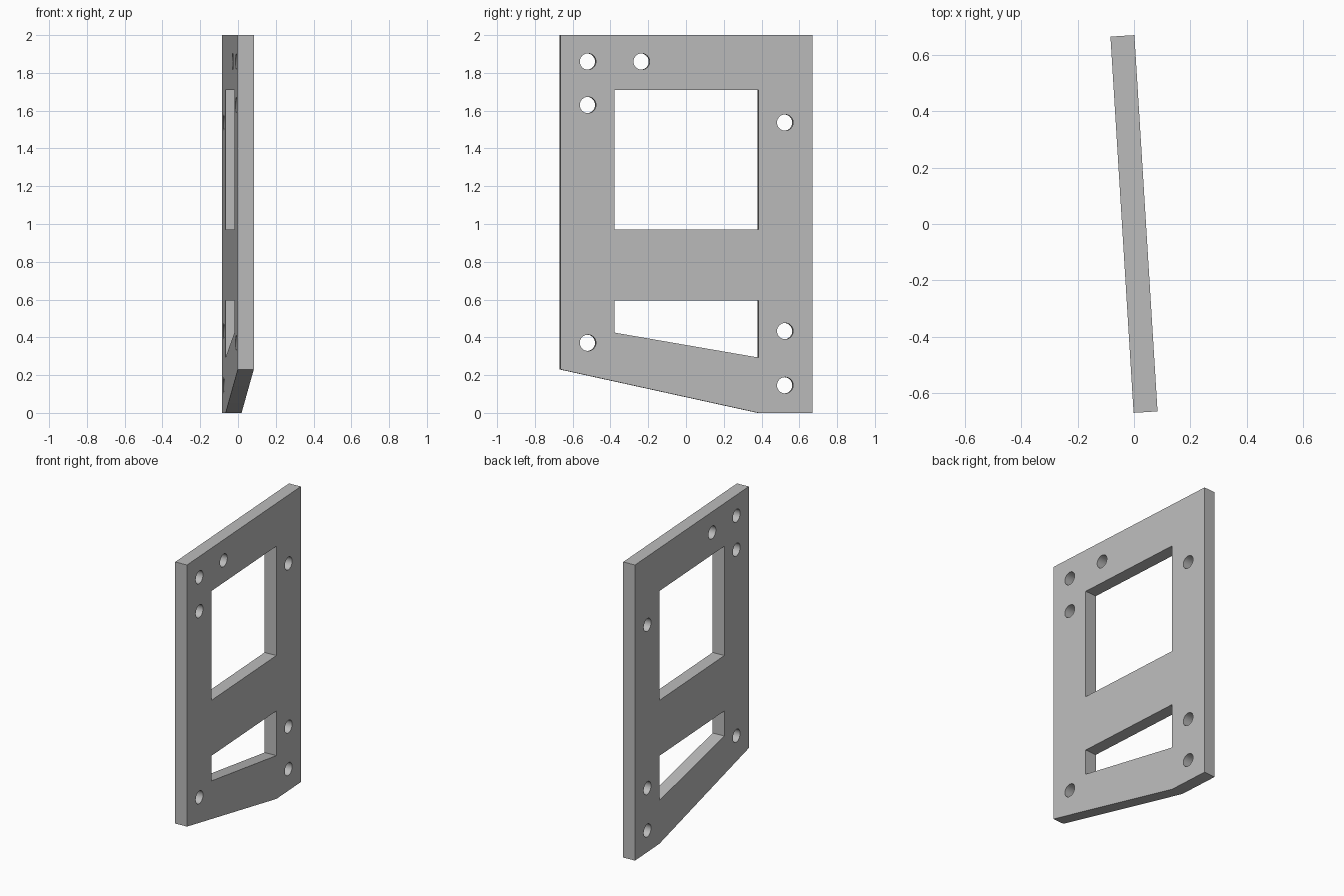
import bpy, bmesh, math

cube = bpy.data.objects.get("Cube")
if cube:
    bpy.data.objects.remove(cube, do_unlink=True)

THICK = 0.085
HALF_W = 0.668
WINDOW = 0.382
TURN = math.radians(3.52)

# Plain grey for the whole plate
grey = bpy.data.materials.new("plate grey")
grey.use_nodes = True
colour = (0.5, 0.5, 0.5, 1)
grey.diffuse_color = colour
grey.node_tree.nodes["Principled BSDF"].inputs["Base Color"].default_value = colour


def add_prism(bm, outline, depth):
    """Extrude a (y, z) outline along x, centred on x = 0."""
    face = bm.faces.new([bm.verts.new((-depth / 2, y, z)) for y, z in outline])
    ext = bmesh.ops.extrude_face_region(bm, geom=[face])
    moved = [v for v in ext["geom"] if isinstance(v, bmesh.types.BMVert)]
    bmesh.ops.translate(bm, verts=moved, vec=(depth, 0, 0))


def circle(y, z, radius=0.043, sides=40):
    steps = [math.tau * i / sides for i in range(sides)]
    return [(y + radius * math.cos(a), z + radius * math.sin(a)) for a in steps]


def make_object(name, outlines, depth):
    bm = bmesh.new()
    for outline in outlines:
        add_prism(bm, outline, depth)
    bmesh.ops.recalc_face_normals(bm, faces=bm.faces)
    mesh = bpy.data.meshes.new(name)
    bm.to_mesh(mesh)
    bm.free()
    mesh.materials.append(grey)
    obj = bpy.data.objects.new(name, mesh)
    bpy.context.collection.objects.link(obj)
    return obj


# Plate with a slanted lower edge
plate = make_object("mounting_plate", [[
    (-HALF_W, 0.23), (WINDOW, 0), (HALF_W, 0), (HALF_W, 2), (-HALF_W, 2)]], THICK)

# Square window, slanted lower window and bolt holes
upper_window = [(-WINDOW, 0.97), (WINDOW, 0.97), (WINDOW, 1.71), (-WINDOW, 1.71)]
lower_window = [(-WINDOW, 0.425), (WINDOW, 0.293), (WINDOW, 0.595), (-WINDOW, 0.595)]
holes = [(-0.523, 1.86), (-0.238, 1.86), (-0.523, 1.63), (-0.523, 0.371),
         (0.523, 1.537), (0.523, 0.433), (0.523, 0.146)]
cutter = make_object("opening_cutter",
                     [upper_window, lower_window] + [circle(y, z) for y, z in holes],
                     THICK * 3)
cutter.hide_render = True

# Cut the openings, then drop the cutter
cut = plate.modifiers.new("openings", "BOOLEAN")
cut.operation = "DIFFERENCE"
cut.solver = "EXACT"
cut.object = cutter
bpy.ops.object.select_all(action="DESELECT")
bpy.context.view_layer.objects.active = plate
plate.select_set(True)
bpy.ops.object.modifier_apply(modifier=cut.name)
bpy.data.objects.remove(cutter, do_unlink=True)

# Smooth hole walls, sharp edges, slight turn about the vertical
bpy.ops.object.shade_smooth_by_angle(angle=math.radians(30))
plate.rotation_euler.z = TURN
